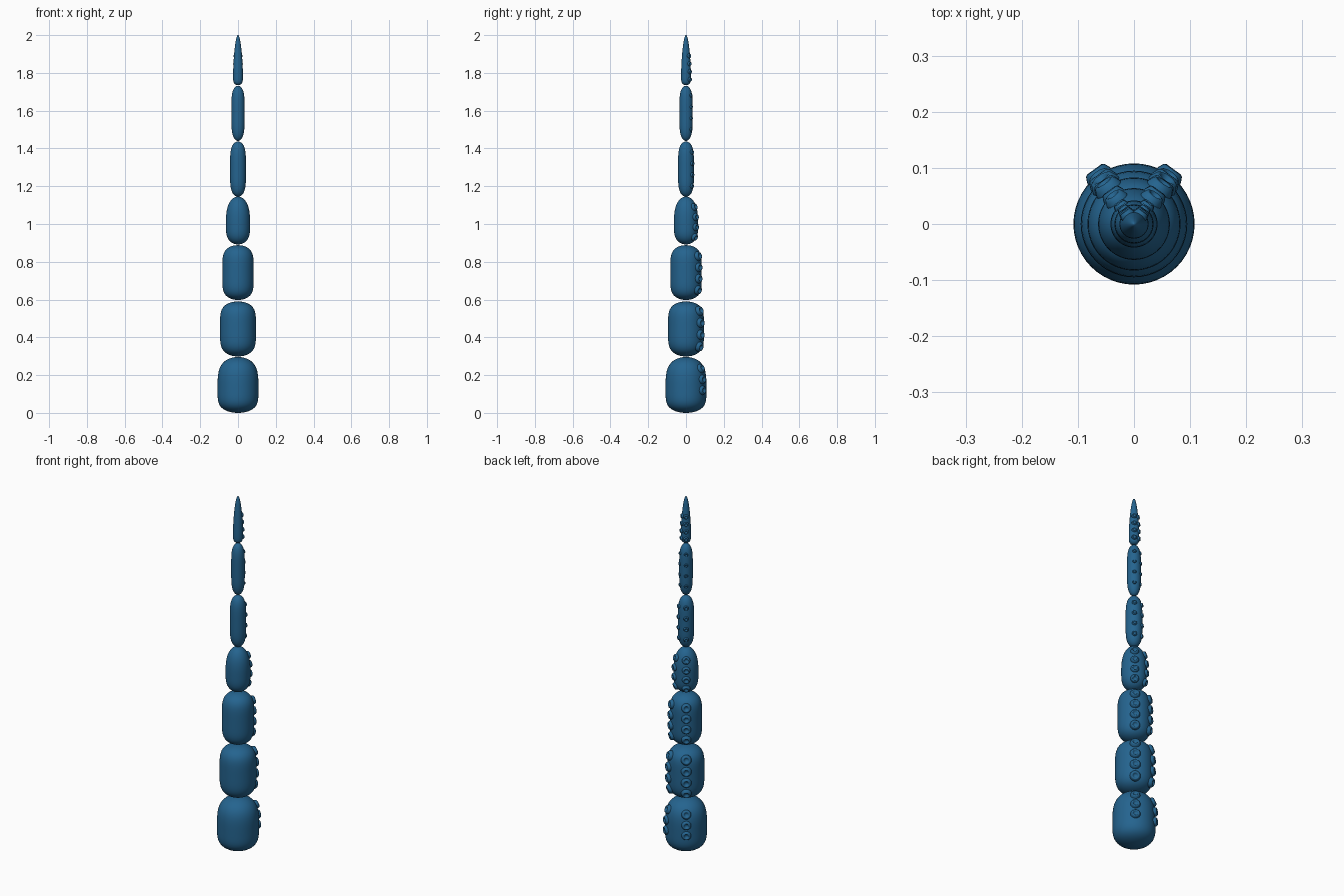
import bpy, math
from mathutils import Matrix, Vector

cube = bpy.data.objects.get("Cube")
if cube:
    bpy.data.objects.remove(cube, do_unlink=True)

blue = bpy.data.materials.new("deep_blue")
blue.use_nodes = True
colour = (0.018, 0.127, 0.275, 1)
blue.diffuse_color = colour
blue.node_tree.nodes["Principled BSDF"].inputs["Base Color"].default_value = colour


def lathe(profile, sides, matrix=Matrix()):
    """Vertices and faces of (radius, height) points turned about z."""
    verts, faces = [], []
    for r, h in profile:
        for i in range(sides):
            a = math.tau * i / sides
            verts.append(matrix @ Vector((r * math.cos(a), r * math.sin(a), h)))
    rows = len(profile)
    for j in range(rows - 1):
        for i in range(sides):
            k = (i + 1) % sides
            faces.append((j * sides + i, j * sides + k,
                          (j + 1) * sides + k, (j + 1) * sides + i))
    faces.append(tuple(reversed(range(sides))))
    faces.append(tuple(range((rows - 1) * sides, rows * sides)))
    return verts, faces


def make(name, verts, faces):
    mesh = bpy.data.meshes.new(name)
    mesh.from_pydata(verts, [], faces)
    mesh.materials.append(blue)
    mesh.shade_smooth()
    obj = bpy.data.objects.new(name, mesh)
    bpy.context.collection.objects.link(obj)
    return obj


def radius(seg, z):
    """Rounded segment outline, fullest at its peak height."""
    low, high, peak, r, p_low, p_high = seg[:6]
    if z < peak:
        u, p = (peak - z) / (peak - low), p_low
    else:
        u, p = (z - peak) / (high - peak), p_high
    return r * math.sqrt(max(0.0, 1 - min(u, 1) ** p))


# Sucker outline: flared foot, raised rim, shallow cup
CUP = [(1.05, -0.4), (1, -0.05), (0.9, 0.2), (0.78, 0.42), (0.62, 0.5),
       (0.48, 0.42), (0.36, 0.2), (0.2, 0.12), (0.01, 0.1)]

# bottom, top, peak, radius, lower power, upper power,
# first sucker, last sucker, sucker count, sucker radius
SEGMENTS = [
    (0.00, 0.296, 0.12, 0.108, 4, 4.0, 0.12, 0.235, 3, 0.025),
    (0.299, 0.59, 0.44, 0.095, 4.5, 5, 0.35, 0.54, 4, 0.027),
    (0.598, 0.888, 0.74, 0.083, 5, 5, 0.65, 0.83, 4, 0.025),
    (0.892, 1.145, 1.00, 0.064, 3.5, 2.8, 0.93, 1.09, 4, 0.021),
    (1.145, 1.437, 1.29, 0.042, 4.5, 4.5, 1.20, 1.38, 4, 0.013),
    (1.44, 1.732, 1.59, 0.035, 4.5, 4.5, 1.50, 1.68, 4, 0.010),
    (1.735, 2.00, 1.79, 0.026, 5, 1.5, 1.765, 1.89, 4, 0.013),
]
STEPS = 28

for n, seg in enumerate(SEGMENTS, 1):
    low, high = seg[:2]
    # Body, with rings packed towards both ends
    profile = []
    for j in range(STEPS + 1):
        z = low + (high - low) * (1 - math.cos(math.pi * j / STEPS)) / 2
        profile.append((max(radius(seg, z), 0.0005), z))
    make(f"tentacle_segment_{n}", *lathe(profile, 48))

    # Two columns of suckers along the back
    first, last, count, size = seg[6:]
    verts, faces = [], []
    for side in (-1, 1):
        a = math.radians(90 + 36 * side)
        for i in range(count):
            z = first + (last - first) * i / (count - 1)
            slope = (radius(seg, z + 0.004) - radius(seg, z - 0.004)) / 0.008
            normal = Vector((math.cos(a), math.sin(a), -slope)).normalized()
            r = radius(seg, z)
            spot = Vector((r * math.cos(a), r * math.sin(a), z))
            matrix = (Matrix.Translation(spot)
                      @ normal.to_track_quat('Z', 'Y').to_matrix().to_4x4()
                      @ Matrix.Scale(size, 4))
            v, f = lathe(CUP, 20, matrix)
            base = len(verts)
            verts += v
            faces += [tuple(k + base for k in face) for face in f]
    make(f"suckers_{n}", verts, faces)
